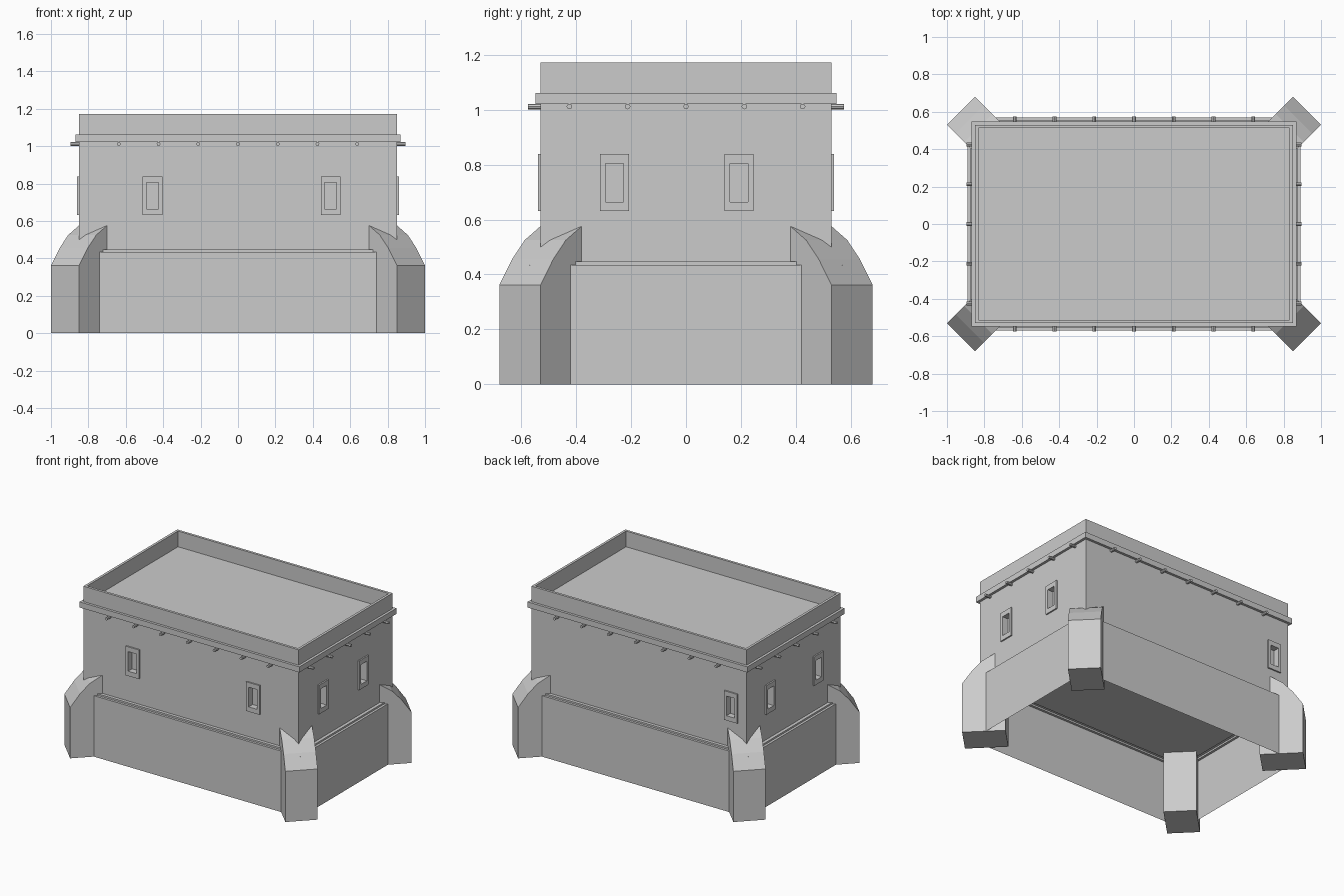
import bpy, bmesh
from math import pi, sqrt
from mathutils import Matrix, Vector

if "Cube" in bpy.data.objects:
    bpy.data.objects.remove(bpy.data.objects["Cube"])

W, D = 0.85, 0.53          # half width and half depth of the walls


def finish(bm, name):
    bmesh.ops.recalc_face_normals(bm, faces=bm.faces)
    me = bpy.data.meshes.new(name)
    bm.to_mesh(me)
    bm.free()
    ob = bpy.data.objects.new(name, me)
    bpy.context.collection.objects.link(ob)
    return ob


def loft(name, levels, caps=(), closed=False):
    """Skin rectangular rings given as (half x, half y, z)."""
    bm = bmesh.new()
    rings = [[bm.verts.new((sx * x, sy * y, z))
              for sx, sy in ((-1, -1), (1, -1), (1, 1), (-1, 1))] for x, y, z in levels]
    pairs = list(zip(rings, rings[1:])) + ([(rings[-1], rings[0])] if closed else [])
    for a, b in pairs:
        for i in range(4):
            j = (i + 1) % 4
            bm.faces.new((a[i], a[j], b[j], b[i]))
    for c in caps:
        bm.faces.new(rings[c])
    return finish(bm, name)


def side_matrix(side, along, z):
    """Local frame on a wall: x along it, y outward, z up."""
    n = {'front': (0, -1), 'back': (0, 1), 'right': (1, 0), 'left': (-1, 0)}[side]
    out = Vector((n[0], n[1], 0))
    tan = Vector((abs(n[1]), abs(n[0]), 0))
    pos = Vector((n[0] * W, n[1] * D, z)) + tan * along
    m = Matrix((tan, out, Vector((0, 0, 1)))).transposed().to_4x4()
    m.translation = pos
    return m


def wall_boxes(name, size, y0, y1, z, spots):
    bm = bmesh.new()
    for side, along in spots:
        m = side_matrix(side, along, z) @ Matrix.Translation((0, (y0 + y1) / 2, 0))
        bmesh.ops.create_cube(bm, size=1, matrix=m @ Matrix.Diagonal((size[0], y1 - y0, size[1], 1)))
    return finish(bm, name)


# Hollow stepped plinth, open underneath
loft('plinth', [(0.89, 0.57, 0), (0.89, 0.57, 0.435), (0.873, 0.553, 0.435),
                (0.873, 0.553, 0.447)], caps=(-1,))

# Walls with parapet and sunken flat roof
walls = loft('walls', [(W, D, 0.44), (W, D, 1.172), (W - 0.018, D - 0.018, 1.172),
                       (W - 0.018, D - 0.018, 1.06)], caps=(0, -1))

# Trim band under the parapet
loft('trim_band', [(0.868, 0.548, 1.022), (0.868, 0.548, 1.062),
                   (0.845, 0.525, 1.062), (0.845, 0.525, 1.022)], closed=True)

# Windows: raised frames with a recess cut through into the wall
spots = [('front', -0.457), ('front', 0.495), ('right', -0.26), ('right', 0.193),
         ('left', -0.27), ('left', 0.27), ('back', -0.73)]
frames = wall_boxes('window_frames', (0.105, 0.208), -0.01, 0.01, 0.735, spots)
cutter = wall_boxes('window_cutter', (0.065, 0.14), -0.035, 0.05, 0.735, spots)
cutter.hide_render = True
for ob in (walls, frames):
    mod = ob.modifiers.new('recess', 'BOOLEAN')
    mod.object = cutter
    mod.solver = 'EXACT'
    bpy.context.view_layer.objects.active = ob
    bpy.ops.object.modifier_apply(modifier=mod.name)
bpy.data.objects.remove(cutter)

# Round beam ends sticking out below the trim
bm = bmesh.new()
for sides, count in ((('front', 'back'), 3), (('left', 'right'), 2)):
    for side in sides:
        for i in range(-count, count + 1):
            m = side_matrix(side, i * 0.2125, 1.012) @ Matrix.Translation((0, 0.0175, 0))
            bmesh.ops.create_cone(bm, cap_ends=True, segments=8, radius1=0.01, radius2=0.01,
                                  depth=0.055, matrix=m @ Matrix.Rotation(pi / 2, 4, 'X'))
finish(bm, 'beam_ends')

# Diagonal corner buttresses with curved tops
profile = [(0, 0), (0, 0.362), (0.065, 0.455), (0.13, 0.525), (0.212, 0.576),
           (0.28, 0.59), (0.28, 0)]
for sx, sy, label in ((1, -1, 'front_right'), (-1, -1, 'front_left'),
                      (1, 1, 'back_right'), (-1, 1, 'back_left')):
    bm = bmesh.new()
    ends = [[bm.verts.new((sx * (x - d / sqrt(2)), sy * (y - d / sqrt(2)), z)) for d, z in profile]
            for x, y in ((1.0, 0.53), (0.85, 0.68))]
    bm.faces.new(ends[0])
    bm.faces.new(ends[1])
    for i in range(len(profile)):
        j = (i + 1) % len(profile)
        bm.faces.new((ends[0][i], ends[0][j], ends[1][j], ends[1][i]))
    finish(bm, 'buttress_' + label)
